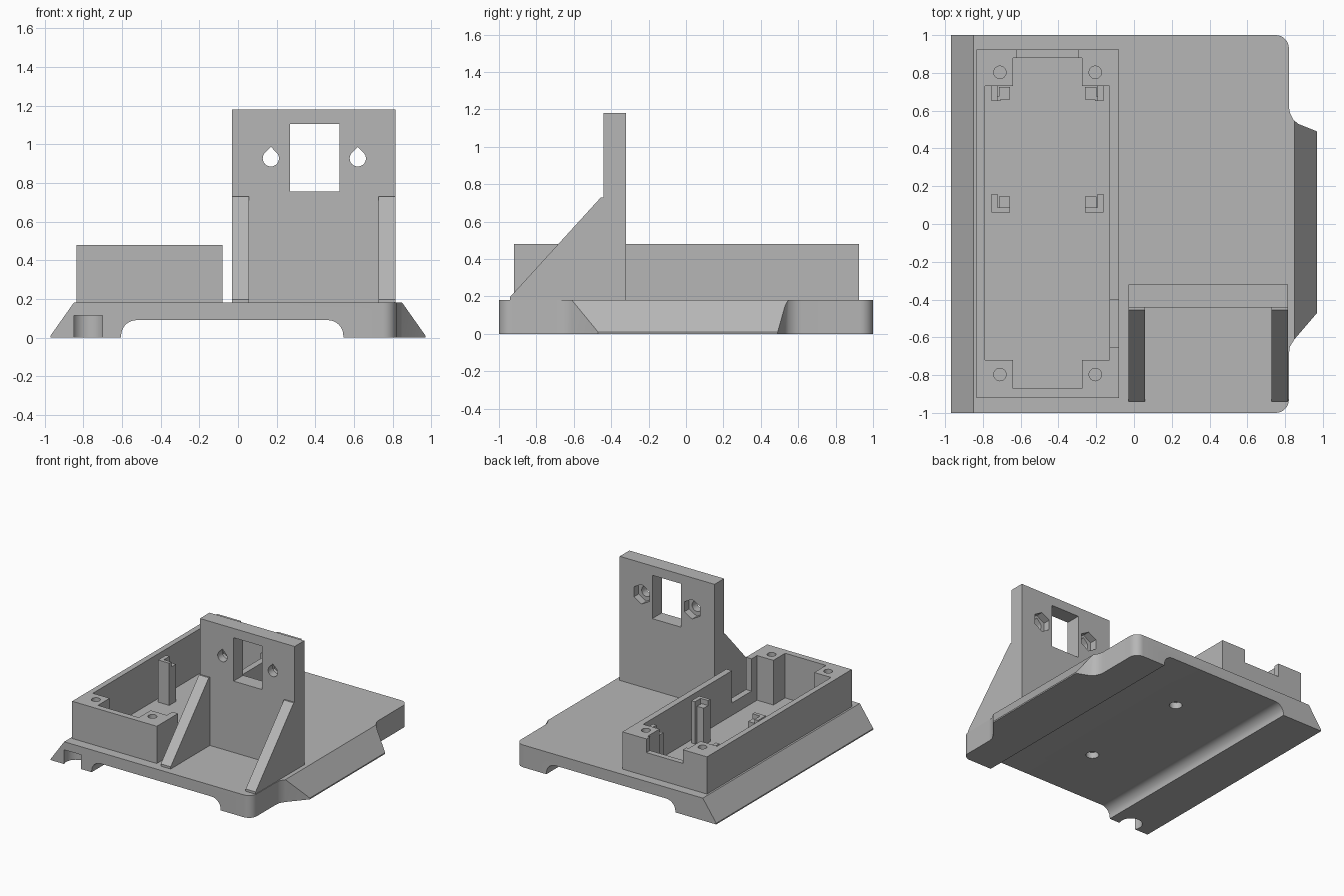
import bpy, bmesh, math

if "Cube" in bpy.data.objects:
    bpy.data.objects.remove(bpy.data.objects["Cube"], do_unlink=True)

grey = bpy.data.materials.new("matte_grey")
grey.use_nodes = True
colour = (0.47, 0.47, 0.47, 1)
grey.diffuse_color = colour
grey.node_tree.nodes["Principled BSDF"].inputs["Base Color"].default_value = colour


def prism(name, pts, axis, lo, hi):
    """Extrude a 2D outline along an axis."""
    place = {"x": lambda a, b, c: (c, a, b),
             "y": lambda a, b, c: (a, c, b),
             "z": lambda a, b, c: (a, b, c)}[axis]
    bm = bmesh.new()
    face = bm.faces.new([bm.verts.new(place(a, b, lo)) for a, b in pts])
    ext = bmesh.ops.extrude_face_region(bm, geom=[face])
    shift = place(0, 0, hi - lo)
    moved = [v for v in ext["geom"] if isinstance(v, bmesh.types.BMVert)]
    bmesh.ops.translate(bm, vec=shift, verts=moved)
    bmesh.ops.recalc_face_normals(bm, faces=bm.faces)
    mesh = bpy.data.meshes.new(name)
    bm.to_mesh(mesh)
    bm.free()
    mesh.materials.append(grey)
    obj = bpy.data.objects.new(name, mesh)
    bpy.context.collection.objects.link(obj)
    return obj


def box(name, x0, x1, y0, y1, z0, z1):
    return prism(name, [(x0, y0), (x1, y0), (x1, y1), (x0, y1)], "z", z0, z1)


def arc(cx, cy, r, start, end, n=8):
    angles = [math.radians(start + (end - start) * i / n) for i in range(n + 1)]
    return [(cx + r * math.cos(a), cy + r * math.sin(a)) for a in angles]


def circle(cx, cy, r, n=32, start=0):
    return arc(cx, cy, r, start, start + 360, n)[:-1]


def combine(target, tool, operation="DIFFERENCE", keep=False):
    mod = target.modifiers.new("cut", "BOOLEAN")
    mod.operation = operation
    mod.solver = "EXACT"
    mod.object = tool
    bpy.context.view_layer.objects.active = target
    bpy.ops.object.modifier_apply(modifier=mod.name)
    if not keep:
        bpy.data.objects.remove(tool, do_unlink=True)


# Base plate: plan outline trimmed by a front profile with sloped edges
plan = [(-0.97, -1)] + arc(0.75, -0.93, 0.07, -90, 0)
plan += [(0.82, -0.69), (0.825, -0.65), (0.85, -0.61), (0.97, -0.47),
         (0.97, 0.49), (0.87, 0.53), (0.845, 0.55), (0.825, 0.59), (0.82, 0.62)]
plan += arc(0.75, 0.93, 0.07, 0, 90) + [(-0.97, 1)]
base = prism("base_plate", plan, "z", 0, 0.18)
profile = [(-0.97, -0.1), (0.97, -0.1), (0.97, 0.01), (0.85, 0.18), (0.85, 0.3),
           (-0.85, 0.3), (-0.85, 0.18), (-0.97, 0.01)]
combine(base, prism("edge_trim", profile, "y", -1.2, 1.2), "INTERSECT")

# Channel along the underside, with rounded upper corners
channel = [(-0.605, -0.1), (0.545, -0.1)]
channel += arc(0.465, 0.01, 0.08, 0, 90) + arc(-0.525, 0.01, 0.08, 90, 180)
combine(base, prism("channel", channel, "y", -1.2, 1.2))

# Round blind holes in the underside and the pocket in the front edge
for y in (-0.48, 0.48):
    combine(base, prism("blind_hole", circle(0, y, 0.048), "z", 0.02, 0.14))
combine(base, prism("front_pocket", circle(-0.775, -0.96, 0.085), "z", -0.1, 0.115))

# Open tray, its cavity reaching down into the base plate
tray = box("tray", -0.835, -0.08, -0.92, 0.925, 0.175, 0.48)
FLOOR = 0.12
cavity = [(-0.79, -0.72), (-0.64, -0.72), (-0.64, -0.87), (-0.275, -0.87),
          (-0.275, -0.72), (-0.13, -0.72), (-0.13, 0.73), (-0.275, 0.73),
          (-0.275, 0.88), (-0.64, 0.88), (-0.64, 0.73), (-0.79, 0.73)]
cutter = prism("cavity", cavity, "z", FLOOR, 0.7)
combine(base, cutter, keep=True)
combine(tray, cutter)

# Tray cable openings and screw holes
combine(tray, box("back_opening", -0.62, -0.295, 0.8, 1.0, 0.37, 0.7))
combine(tray, box("side_opening", -0.2, 0.0, -0.65, -0.4, 0.22, 0.7))
for x in (-0.71, -0.205):
    for y in (-0.797, 0.803):
        combine(tray, prism("screw_hole", circle(x, y, 0.033, 24), "z", 0.25, 0.7))

# Support posts with guide strips, mirrored about the tray centre line
MID = -0.4575
for s, side in ((-1, "right"), (1, "left")):
    for y, row in ((0.69, "back"), (0.11, "front")):
        def strip(part, d0, d1, y0, y1, top):
            xs = sorted((MID + s * d0, MID + s * d1))
            box(f"{row}_{side}_{part}", *xs, y + y0, y + y1, FLOOR - 0.01, top)
        strip("post", 0.198, 0.258, -0.03, 0.035, 0.42)
        strip("guide", 0.265, 0.297, -0.04 if row == "back" else -0.05, 0.05, 0.46)
        if row == "front":
            strip("guide_foot", 0.198, 0.266, -0.05, -0.022, 0.46)
        else:
            strip("post_link", 0.25, 0.27, -0.04, -0.015, 0.42)

# Upright mounting wall with window, teardrop holes and nut recesses
wall = box("mounting_wall", -0.03, 0.815, -0.442, -0.32, 0.175, 1.18)
combine(wall, box("window", 0.27, 0.525, -0.6, -0.2, 0.755, 1.105))
for x in (0.17, 0.62):
    drop = arc(x, 0.927, 0.042, 135, 405, 24) + [(x, 0.987)]
    combine(wall, prism("teardrop_hole", drop, "y", -0.6, -0.2))
    combine(wall, prism("nut_recess", circle(x, 0.927, 0.08, 6, 30), "y", -0.38, -0.2))

# Sloped braces in front of the wall
brace = [(-0.94, 0.175), (-0.94, 0.198), (-0.455, 0.73), (-0.44, 0.73), (-0.44, 0.175)]
for name, x0, x1 in (("right_brace", -0.03, 0.058), ("left_brace", 0.727, 0.815)):
    prism(name, brace, "x", x0, x1)

# Smooth the curved surfaces while keeping edges crisp
for obj in (base, tray, wall):
    bpy.ops.object.select_all(action="DESELECT")
    obj.select_set(True)
    bpy.context.view_layer.objects.active = obj
    bpy.ops.object.shade_smooth_by_angle(angle=math.radians(25))
